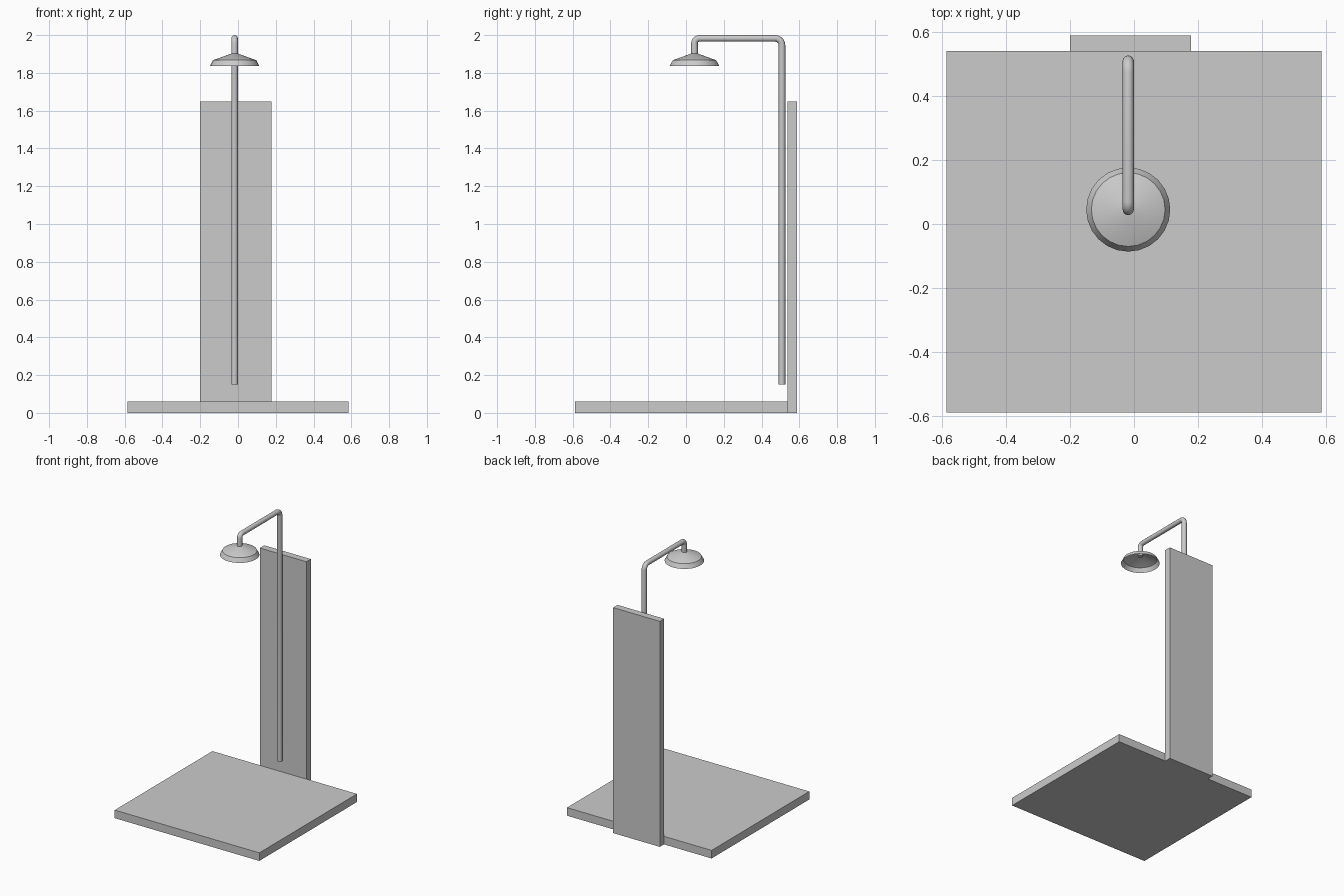
import bpy, bmesh, math
from mathutils import Vector

if "Cube" in bpy.data.objects:
    bpy.data.objects.remove(bpy.data.objects["Cube"])

AXIS_X = -0.018   # pipe and head centre line
HEAD_Y = 0.045


def box(name, lo, hi):
    lo, hi = Vector(lo), Vector(hi)
    bpy.ops.mesh.primitive_cube_add(size=1, location=(lo + hi) / 2)
    ob = bpy.context.object
    ob.name = name
    ob.scale = hi - lo
    bpy.ops.object.transform_apply(location=False, rotation=False, scale=True)
    return ob


def smooth(ob, angle=40):
    bpy.ops.object.select_all(action='DESELECT')
    bpy.context.view_layer.objects.active = ob
    ob.select_set(True)
    bpy.ops.object.shade_smooth_by_angle(angle=math.radians(angle))


def arc(cy, cz, r, a0, a1, steps=5):
    """Points of a bend in the YZ plane."""
    pts = []
    for i in range(steps + 1):
        a = math.radians(a0 + (a1 - a0) * i / steps)
        pts.append((AXIS_X, cy + r * math.cos(a), cz + r * math.sin(a)))
    return pts


def pipe(name, pts, radius):
    cu = bpy.data.curves.new(name, 'CURVE')
    cu.dimensions = '3D'
    cu.bevel_depth = radius
    cu.bevel_resolution = 4
    cu.use_fill_caps = True
    sp = cu.splines.new('POLY')
    sp.points.add(len(pts) - 1)
    for p, co in zip(sp.points, pts):
        p.co = (*co, 1)
    ob = bpy.data.objects.new(name, cu)
    bpy.context.collection.objects.link(ob)
    bpy.ops.object.select_all(action='DESELECT')
    bpy.context.view_layer.objects.active = ob
    ob.select_set(True)
    bpy.ops.object.convert(target='MESH')
    ob = bpy.context.object
    smooth(ob)
    return ob


def lathe(name, profile, sides, location):
    """Open shell turned from (radius, z) points."""
    bm = bmesh.new()
    verts = [bm.verts.new((r, 0, z)) for r, z in profile]
    edges = [bm.edges.new(e) for e in zip(verts, verts[1:])]
    bmesh.ops.spin(bm, geom=verts + edges, cent=(0, 0, 0), axis=(0, 0, 1),
                   angle=math.tau, steps=sides, use_duplicate=False)
    bmesh.ops.remove_doubles(bm, verts=bm.verts, dist=1e-4)
    bmesh.ops.recalc_face_normals(bm, faces=bm.faces)
    if sum(f.normal.z for f in bm.faces) < 0:
        bmesh.ops.reverse_faces(bm, faces=bm.faces)
    me = bpy.data.meshes.new(name)
    bm.to_mesh(me)
    bm.free()
    ob = bpy.data.objects.new(name, me)
    ob.location = location
    bpy.context.collection.objects.link(ob)
    smooth(ob)
    return ob


# Floor tray and back panel
box("shower_tray", (-0.585, -0.588, 0), (0.584, 0.54, 0.059))
box("back_panel", (-0.2, 0.537, 0), (0.177, 0.588, 1.648))

# Riser, top bend, arm and drop as one bent pipe
R, TOP, BACK = 0.0175, 1.9825, 0.508
path = [(AXIS_X, BACK, 0.151)]
path += arc(BACK - 0.035, TOP - 0.035, 0.035, 0, 90)
path += arc(HEAD_Y + 0.025, TOP - 0.025, 0.025, 90, 180)
path += [(AXIS_X, HEAD_Y, 1.89)]
pipe("shower_pipe", path, R)

# Shower head: shallow open cone with a tapered rim
lathe("shower_head", [(0.131, 1.836), (0.115, 1.867), (0.018, 1.902), (0, 1.902)],
      24, (AXIS_X, HEAD_Y, 0))
